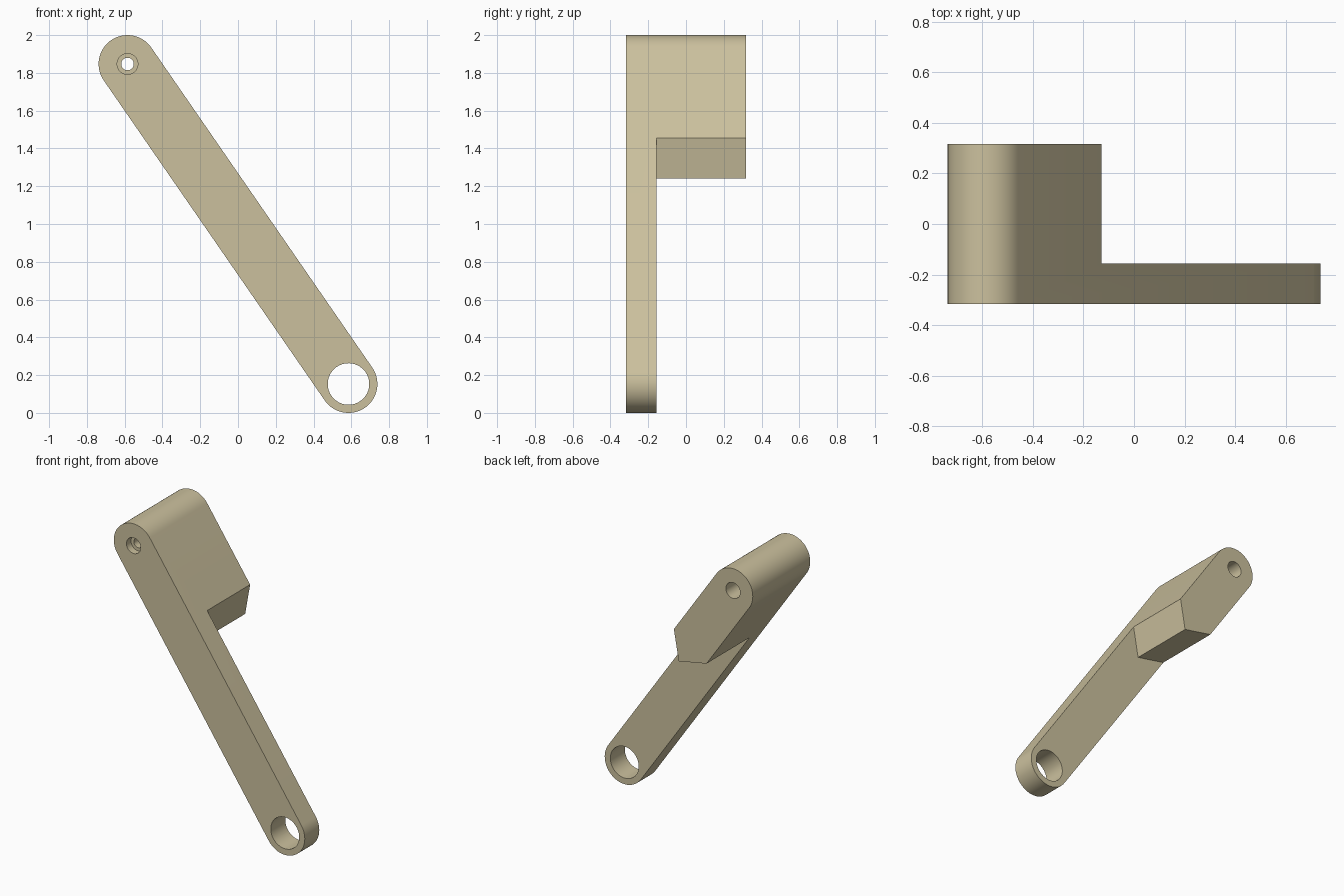
import bpy, bmesh, math
from mathutils import Vector

if "Cube" in bpy.data.objects:
    bpy.data.objects.remove(bpy.data.objects["Cube"])

TOP = Vector((-0.585, 0, 1.847))      # upper pivot centre
LOW = Vector((0.585, 0, 0.153))       # lower pivot centre
R = 0.153                             # half width of the arm
FRONT, STEP, BACK = -0.317, -0.157, 0.317
LENGTH = (LOW - TOP).length
ALONG = (LOW - TOP).normalized()
ACROSS = Vector((-ALONG.z, 0, ALONG.x))

tan = bpy.data.materials.new("tan")
tan.diffuse_color = (0.60, 0.53, 0.34, 1)
tan.use_nodes = True
tan.node_tree.nodes["Principled BSDF"].inputs["Base Color"].default_value = tan.diffuse_color


def prism(name, outline, y0, y1):
    """Extrude an (along, across) outline from y0 to y1."""
    bm = bmesh.new()
    verts = []
    for s, n in outline:
        p = TOP + ALONG * s + ACROSS * n
        verts.append(bm.verts.new((p.x, y0, p.z)))
    face = bm.faces.new(verts)
    out = bmesh.ops.extrude_face_region(bm, geom=[face])
    moved = [v for v in out["geom"] if isinstance(v, bmesh.types.BMVert)]
    bmesh.ops.translate(bm, verts=moved, vec=(0, y1 - y0, 0))
    bmesh.ops.recalc_face_normals(bm, faces=bm.faces)
    mesh = bpy.data.meshes.new(name)
    bm.to_mesh(mesh)
    bm.free()
    mesh.materials.append(tan)
    obj = bpy.data.objects.new(name, mesh)
    bpy.context.collection.objects.link(obj)
    return obj


def arc(s, r, start, end, steps):
    return [(s + r * math.cos(a), r * math.sin(a)) for a in
            (math.radians(start + (end - start) * i / steps) for i in range(steps + 1))]


def hole(name, s, r, y0, y1):
    return prism(name, arc(s, r, 0, 360, 48)[:-1], y0, y1)


# Full-depth link with round ends
link = prism("link_arm", arc(0, R, 90, 270, 32) + arc(LENGTH, R, -90, 90, 32), FRONT, BACK)

# Space behind the thin arm, leaving a block with a pointed end
far = LENGTH + 0.4
cutters = [
    prism("back_cutter", [(0.582, R), (0.737, 0), (0.582, -R), (0.582, -0.4),
                          (far, -0.4), (far, 0.4), (0.582, 0.4)], STEP, 0.5),
    # Large lower bore
    hole("lower_bore", LENGTH, 0.11, -0.5, 0.5),
    # Upper through hole with a wider bore at both ends
    hole("upper_hole", 0, 0.033, -0.5, 0.5),
    hole("front_bore", 0, 0.055, -0.5, FRONT + 0.05),
    hole("back_bore", 0, 0.055, FRONT + 0.11, 0.5),
]

bpy.context.view_layer.objects.active = link
link.select_set(True)
for cutter in cutters:
    cutter.hide_render = True
    mod = link.modifiers.new(cutter.name, "BOOLEAN")
    mod.operation = "DIFFERENCE"
    mod.solver = "EXACT"
    mod.object = cutter
    bpy.ops.object.modifier_apply(modifier=mod.name)
for cutter in cutters:
    bpy.data.objects.remove(cutter)

bpy.ops.object.shade_smooth_by_angle(angle=math.radians(30))
